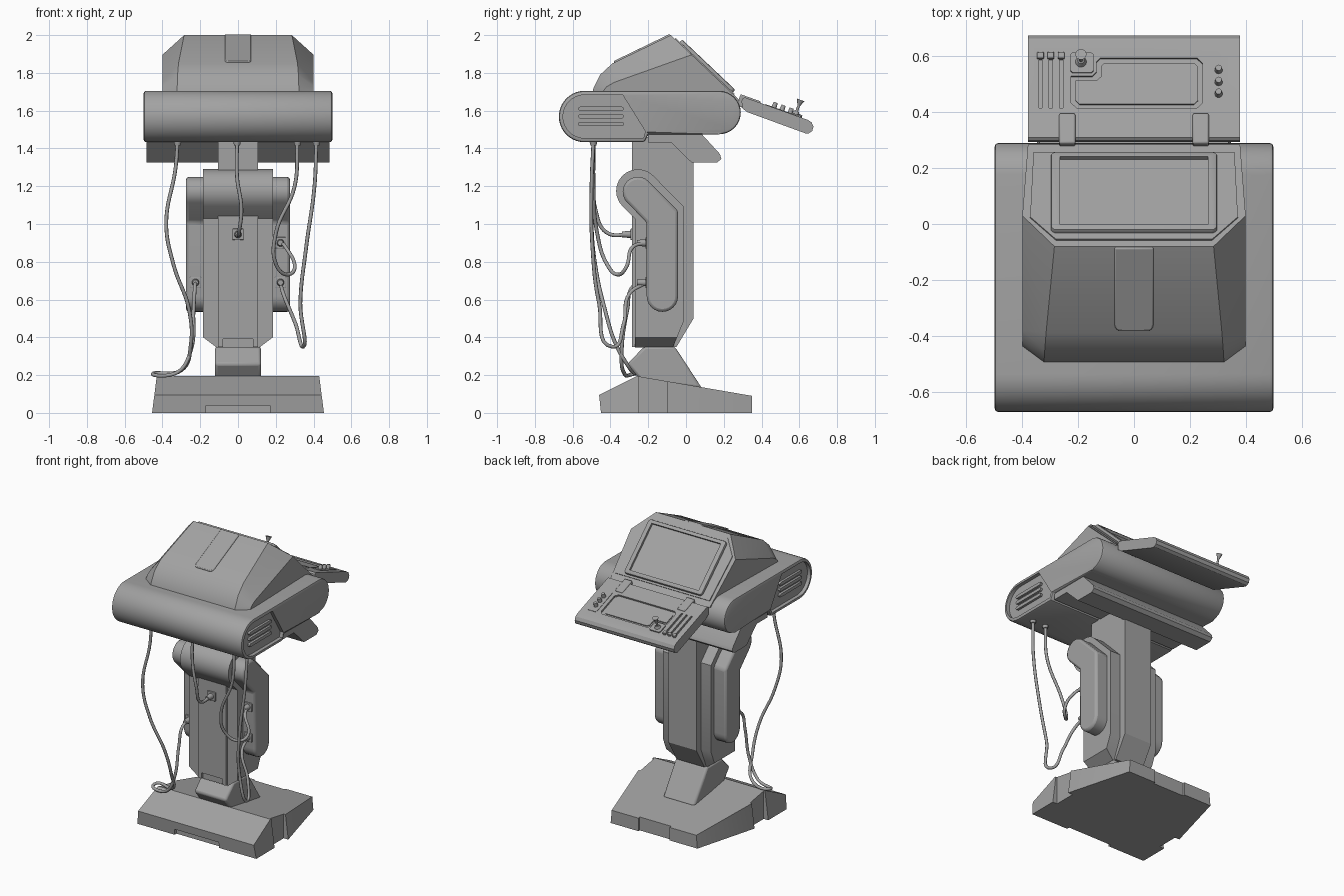
import bpy, bmesh
from math import cos, sin, radians, pi
from mathutils import Matrix, Vector

if "Cube" in bpy.data.objects:
    bpy.data.objects.remove(bpy.data.objects["Cube"])

SIDE = Matrix(((0, 0, 1, 0), (1, 0, 0, 0), (0, 1, 0, 0), (0, 0, 0, 1)))  # (y, z) profile run along x
GREY = bpy.data.materials.new("dark_grey")
GREY.diffuse_color = (.36, .36, .36, 1)
GREY.use_nodes = True
GREY.node_tree.nodes["Principled BSDF"].inputs["Base Color"].default_value = GREY.diffuse_color


def frame(y, z, ang):
    return Matrix.Translation((0, y, z)) @ Matrix.Rotation(ang, 4, 'X')


def link(name, bm, bevel=0, seg=2):
    bmesh.ops.recalc_face_normals(bm, faces=bm.faces)
    me = bpy.data.meshes.new(name)
    bm.to_mesh(me)
    bm.free()
    me.materials.append(GREY)
    ob = bpy.data.objects.new(name, me)
    bpy.context.collection.objects.link(ob)
    if bevel:
        m = ob.modifiers.new("bevel", 'BEVEL')
        m.width, m.segments, m.limit_method, m.angle_limit = bevel, seg, 'ANGLE', radians(35)
    return ob


def prism_bm(pts, h0, h1, mat=SIDE):
    bm = bmesh.new()
    lo = [bm.verts.new(mat @ Vector((a, b, h0))) for a, b in pts]
    hi = [bm.verts.new(mat @ Vector((a, b, h1))) for a, b in pts]
    bm.faces.new(lo)
    bm.faces.new(hi)
    n = len(pts)
    for i in range(n):
        bm.faces.new((lo[i], lo[(i + 1) % n], hi[(i + 1) % n], hi[i]))
    return bm


def prism(name, pts, h0, h1, mat=SIDE, bevel=0, seg=2):
    return link(name, prism_bm(pts, h0, h1, mat), bevel, seg)


def split(bm, co, no):
    bmesh.ops.bisect_plane(bm, geom=bm.verts[:] + bm.edges[:] + bm.faces[:], plane_co=co, plane_no=no)


def rect(a0, a1, b0, b1, c=0):
    if not c:
        return [(a0, b0), (a1, b0), (a1, b1), (a0, b1)]
    return [(a0 + c, b0), (a1 - c, b0), (a1, b0 + c), (a1, b1 - c),
            (a1 - c, b1), (a0 + c, b1), (a0, b1 - c), (a0, b0 + c)]


def arc(a, b, r, d0, d1, n=12):
    return [(a + r * cos(radians(d0 + (d1 - d0) * i / n)),
             b + r * sin(radians(d0 + (d1 - d0) * i / n))) for i in range(n + 1)]


def cone(name, mat, r1, r2, h, n=16):
    bm = bmesh.new()
    bmesh.ops.create_cone(bm, cap_ends=True, segments=n, radius1=r1, radius2=r2, depth=h, matrix=mat)
    return link(name, bm)


def cut(ob, cutter):
    m = ob.modifiers.new("cut", 'BOOLEAN')
    m.operation, m.object, m.solver = 'DIFFERENCE', cutter, 'EXACT'
    dg = bpy.context.evaluated_depsgraph_get()
    me = bpy.data.meshes.new_from_object(ob.evaluated_get(dg))
    ob.modifiers.clear()
    ob.data = me
    bpy.data.objects.remove(cutter)


# base: sloped sides, narrowing to the rear, with notches
bm = prism_bm([(-.45, 0), (-.46, .095), (-.26, .195), (.35, .09), (.35, 0)], -.455, .455)
split(bm, (0, -.1, 0), (0, 1, 0))
for v in bm.verts:
    v.co.x *= (1 - .055 * v.co.z / .195) * (1 - .27 * max(0, v.co.y + .1) / .45)
base = link("base", bm)
cut(base, prism("cutter", rect(-.5, -.43, -.05, .04), -.17, .17))
cut(base, prism("cutter", rect(.335, .4, -.05, .2), -.12, .12))
for s in (-1, 1):
    cut(base, prism("cutter", rect(-.25, -.1, -.05, .3), s * .42, s * .5))

# neck between base and column
prism("neck", [(-.24, .17), (-.31, .26), (-.22, .352), (-.06, .352), (.085, .13)], -.122, .122, bevel=.014)

# column: central spine, wider body with rolled top, side pods
spine = prism("column_spine", [(-.285, .35), (-.05, .35), (.04, .5), (.04, 1.46), (-.285, 1.46)], -.107, .107)
cut(spine, prism("cutter", rect(-.35, -.25, .3, .39), -.08, .08))
bm = prism_bm([(-.27, .345), (-.07, .345), (-.01, .49), (-.01, 1.09)]
              + arc(-.255, 1.175, .115, 45, 225) + [(-.27, 1.028)], -.185, .185)
split(bm, (0, 0, .4), (0, 0, 1))
for v in bm.verts:
    if v.co.z < .35:
        v.co.x *= .6
link("column_body", bm)
pod = arc(-.255, 1.17, .08, 45, 225) + [(-.208, 1.009)] + arc(-.125, .618, .083, 180, 360) + [(-.042, 1.07)]
for s, side in ((-1, "left"), (1, "right")):
    prism("pod_" + side, pod, s * .17, s * .275, bevel=.015)

# support bar under the head
prism("support_bar", [(-.2, 1.432), (-.08, 1.432), (.03, 1.325), (.165, 1.325), (.187, 1.345),
                      (.18, 1.37), (.075, 1.485), (-.2, 1.485)], -.485, .485)

# head housing with recessed vent panels
housing = prism("head_housing", arc(-.537, 1.569, .136, 90, 270, 20)
                + [(-.22, 1.433), (-.2, 1.475), (.175, 1.475)]
                + arc(.175, 1.59, .115, -90, 90, 16), -.499, .499, bevel=.018)
vent = arc(-.537, 1.569, .114, 90, 270, 20) + [(-.225, 1.455), (-.215, 1.49), (-.335, 1.683)]
for s, side in ((-1, "left"), (1, "right")):
    cut(housing, prism("cutter", vent, s * .474, s * .55))
    for i in range(3):
        z = 1.53 + .04 * i
        prism(f"vent_bar_{side}_{i}", arc(-.34, z, .011, -90, 90, 6) + arc(-.56, z, .011, 90, 270, 6),
              s * .46, s * .49)

# hood: top edge and side edge stations, mirrored in x
top = [(.325, -.497, 1.69), (.322, -.49, 1.72), (.32, -.455, 1.79), (.315, -.39, 1.85), (.285, -.08, 2)]
low = [(.4, -.44, 1.69), (.4, -.437, 1.705), (.4, -.42, 1.727), (.4, -.38, 1.75), (.4, .03, 1.896)]
bm = bmesh.new()
T, L, E = {}, {}, {}
for s in (-1, 1):
    def mk(p):
        return bm.verts.new((s * p[0], p[1], p[2]))
    T[s], L[s] = [mk(p) for p in top], [mk(p) for p in low]
    E[s] = [mk((.38, .285, 1.654)), mk((.4, -.44, 1.654))]
    for i in range(4):
        bm.faces.new((T[s][i], T[s][i + 1], L[s][i + 1], L[s][i]))
    bm.faces.new(L[s] + E[s])
for i in range(4):
    bm.faces.new((T[-1][i], T[1][i], T[1][i + 1], T[-1][i + 1]))
bm.faces.new((T[-1][4], T[1][4], L[1][4], E[1][0], E[-1][0], L[-1][4]))
link("hood", bm)
prism("hood_grip", [(-.055, .01), (.055, .01), (.066, .018), (.07, .035), (.07, .342), (-.07, .342),
                    (-.07, .035), (-.066, .018)], -.03, .008, frame(-.39, 1.85, .451), .006)

# screen bezel on the sloped rear of the hood
SCR = frame(-.08, 2, -.758)
prism("hood_rear_plate", [(-.28, .03), (.28, .03), (.372, .14), (.36, .46), (-.36, .46), (-.372, .14)],
      -.02, .006, SCR)
bezel = prism("screen_bezel", rect(-.298, .298, .06, .447, .012), -.01, .024, SCR, .008)
cut(bezel, prism("cutter", rect(-.265, .265, .085, .42), .008, .1, SCR))

# control panel
PAN = frame(.31, 1.671, -.344)
panel = prism("control_panel", [(.294, 1.65), (.299, 1.664), (.31, 1.671), (.645, 1.551), (.665, 1.538),
                                (.675, 1.515), (.668, 1.492), (.65, 1.48), (.632, 1.48), (.325, 1.592),
                                (.299, 1.612)], -.38, .38)


def pv(y):
    return (y - .31) / .941


a, b, c, d = -.225, .245, pv(.415), pv(.595)
cut(panel, prism("cutter", [(a + .02, c), (b - .02, c), (b, c + .02), (b, d - .02), (b - .02, d),
                            (-.12, d), (-.135, d - .015), (-.135, pv(.545)), (-.15, pv(.53)),
                            (a, pv(.53)), (a, c + .02)], -.012, .05, PAN))
prism("touch_pad", [(-.195, c + .017), (.215, c + .017), (.23, c + .032), (.23, d - .032), (.215, d - .017),
                    (-.105, d - .017), (-.118, d - .03), (-.118, pv(.53)), (-.135, pv(.515)),
                    (-.21, pv(.515)), (-.21, c + .032)], -.03, -.006, PAN)
for s, side in ((-1, "left"), (1, "right")):
    prism("hinge_" + side, rect(s * .21, s * .268, -.025, pv(.395)), -.055, .008, PAN, .006)

# sliders, buttons and joystick
for i in range(3):
    x = -.335 + .037 * i
    cut(panel, prism("cutter", rect(x - .006, x + .006, pv(.415), pv(.615)), -.012, .05, PAN))
    prism(f"slider_knob_{i}", rect(x - .012, x + .012, pv(.59), pv(.612)), -.01, .014, PAN, .003)
    y = (.465, .507, .55)[i]
    cone(f"button_{i}", PAN @ Matrix.Translation((.303, pv(y), .012)), .015, .011, .036)
prism("button_plate", rect(.27, .336, pv(.42), pv(.595)), -.01, .003, PAN)
prism("joystick_plate", rect(-.228, -.145, pv(.54), pv(.612), .008), -.01, .008, PAN)
JOY = PAN @ Matrix.Translation((-.19, pv(.578), 0))
cone("joystick_boot", JOY @ Matrix.Translation((0, 0, .014)), .022, .012, .02)
cone("joystick_stem", JOY @ Matrix.Translation((0, 0, .04)), .007, .007, .06)
cone("joystick_cap", JOY @ Matrix.Translation((0, 0, .071)), .008, .02, .032)

# cables: hang from the head, end in sockets on the column
cables = {
    "left": [(-.32, -.49, 1.44), (-.33, -.49, 1.3), (-.38, -.5, 1), (-.34, -.48, .78), (-.26, -.43, .55),
             (-.25, -.37, .36), (-.3, -.29, .225), (-.45, -.27, .208), (-.32, -.33, .215), (-.25, -.34, .33),
             (-.235, -.31, .55), (-.228, -.28, .67), (-.225, -.21, .69)],
    "middle": [(-.005, -.49, 1.44), (-.005, -.49, 1.25), (.018, -.48, 1.08), (.005, -.42, .955), (0, -.29, .945)],
    "right_inner": [(.315, -.49, 1.44), (.3, -.49, 1.2), (.2, -.47, .95), (.2, -.42, .79), (.26, -.36, .732),
                    (.3, -.32, .765), (.25, -.28, .88), (.225, -.21, .9)],
    "right_outer": [(.415, -.49, 1.44), (.405, -.5, 1.2), (.36, -.495, .87), (.33, -.46, .58), (.345, -.39, .35),
                    (.305, -.33, .47), (.24, -.3, .63), (.225, -.21, .69)]}
for name, pts in cables.items():
    cu = bpy.data.curves.new("cable_" + name, 'CURVE')
    cu.dimensions, cu.bevel_depth, cu.bevel_resolution, cu.resolution_u = '3D', .01, 2, 8
    cu.materials.append(GREY)
    sp = cu.splines.new('BEZIER')
    sp.bezier_points.add(len(pts) - 1)
    for bp, p in zip(sp.bezier_points, pts):
        bp.co, bp.handle_left_type, bp.handle_right_type = p, 'AUTO', 'AUTO'
    bpy.context.collection.objects.link(bpy.data.objects.new("cable_" + name, cu))
    x, y, z = pts[-1]
    cone("top_socket_" + name, Matrix.Translation((pts[0][0], -.49, 1.43)), .016, .022, .03)
    cone("plug_" + name, Matrix.Translation((x, y - .025, z)) @ Matrix.Rotation(pi / 2, 4, 'X'), .02, .015, .05)
    prism("plug_plate_" + name, rect(y - .005, y + .02, z - .03, z + .03), x - .03, x + .03, bevel=.003)

# shading
for ob in bpy.context.scene.objects:
    if ob.type == 'MESH':
        bpy.ops.object.select_all(action='DESELECT')
        ob.select_set(True)
        bpy.context.view_layer.objects.active = ob
        bpy.ops.object.shade_smooth_by_angle(angle=radians(30))
